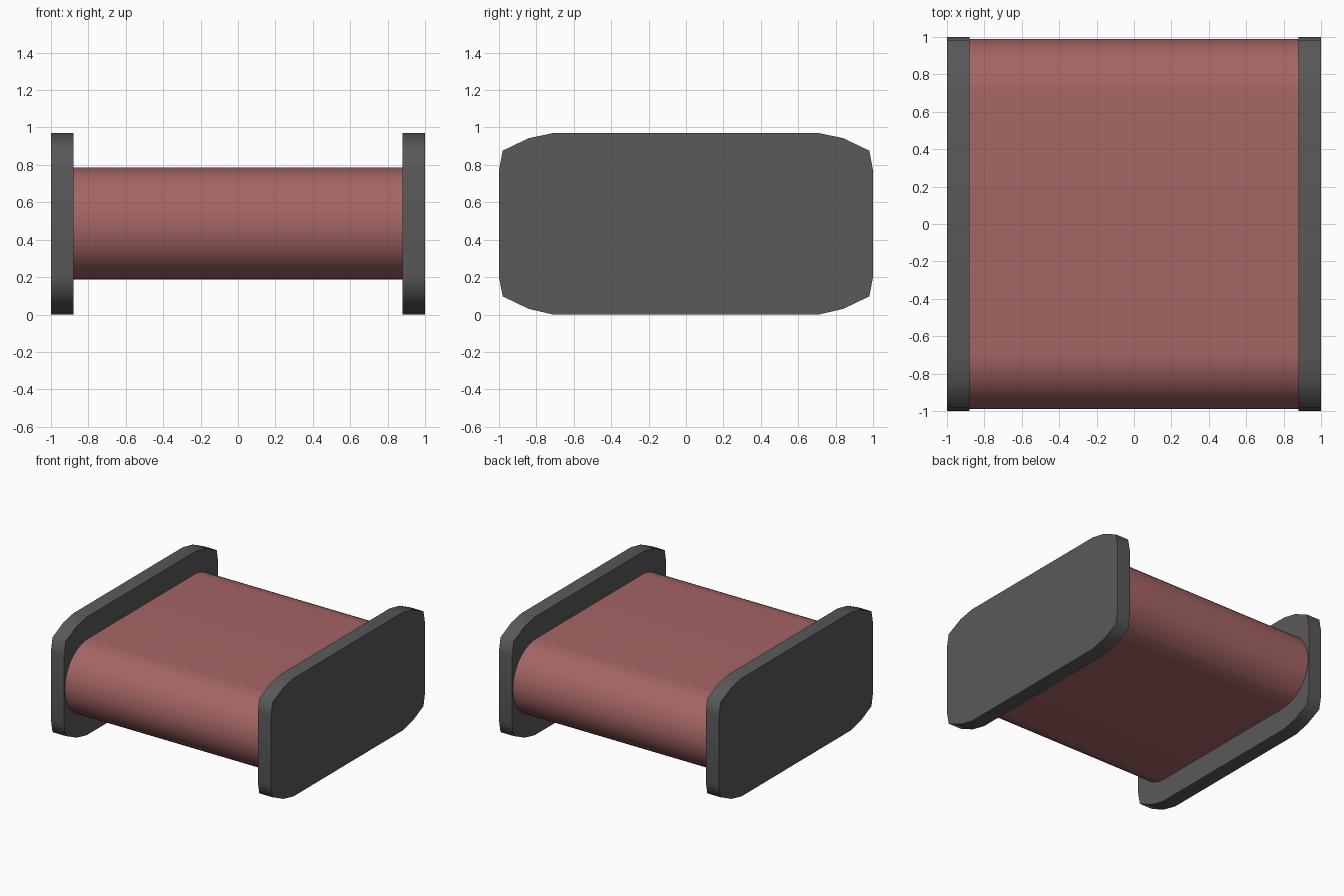
import bpy, bmesh, math

if "Cube" in bpy.data.objects:
    bpy.data.objects.remove(bpy.data.objects["Cube"])


def prism(name, profile, x0, x1, angle):
    """Extrude a closed (y, z) profile along x, smooth round its rim."""
    bm = bmesh.new()
    face = bm.faces.new([bm.verts.new((x0, y, z)) for y, z in profile])
    ext = bmesh.ops.extrude_face_region(bm, geom=[face])
    verts = [g for g in ext["geom"] if isinstance(g, bmesh.types.BMVert)]
    bmesh.ops.translate(bm, verts=verts, vec=(x1 - x0, 0, 0))
    bmesh.ops.recalc_face_normals(bm, faces=bm.faces)
    mesh = bpy.data.meshes.new(name)
    bm.to_mesh(mesh)
    bm.free()
    ob = bpy.data.objects.new(name, mesh)
    bpy.context.collection.objects.link(ob)
    bpy.ops.object.select_all(action='DESELECT')
    ob.select_set(True)
    bpy.context.view_layer.objects.active = ob
    bpy.ops.object.shade_smooth_by_angle(angle=math.radians(angle))
    return ob


def material(name, color):
    mat = bpy.data.materials.new(name)
    mat.diffuse_color = (*color, 1)
    mat.use_nodes = True
    mat.node_tree.nodes["Principled BSDF"].inputs["Base Color"].default_value = mat.diffuse_color
    return mat


# End plates: rectangle with coarse rounded corners
half = [(0.71, 0.0), (0.84, 0.03), (0.98, 0.097), (1.0, 0.2),
        (1.0, 0.77), (0.98, 0.876), (0.84, 0.943), (0.71, 0.97)]
plate_profile = half + [(-y, z) for y, z in reversed(half)]
dark = material("dark_grey", (0.1, 0.1, 0.1))
for side, x0, x1 in (("left", -1.0, -0.88), ("right", 0.88, 1.0)):
    plate = prism(side + "_end_plate", plate_profile, x0, x1, 65)
    plate.data.materials.append(dark)

# Winding: flat slab with fully rounded front and back
R, FLAT, ZC, N = 0.3, 0.69, 0.487, 24
arc = [(FLAT + R * math.cos(a), ZC + R * math.sin(a))
       for a in (-math.pi / 2 + math.pi * i / N for i in range(N + 1))]
winding_profile = arc + [(-y, z) for y, z in reversed(arc)]
winding = prism("winding", winding_profile, -0.88, 0.88, 40)
winding.data.materials.append(material("copper_red", (0.38, 0.13, 0.13)))
